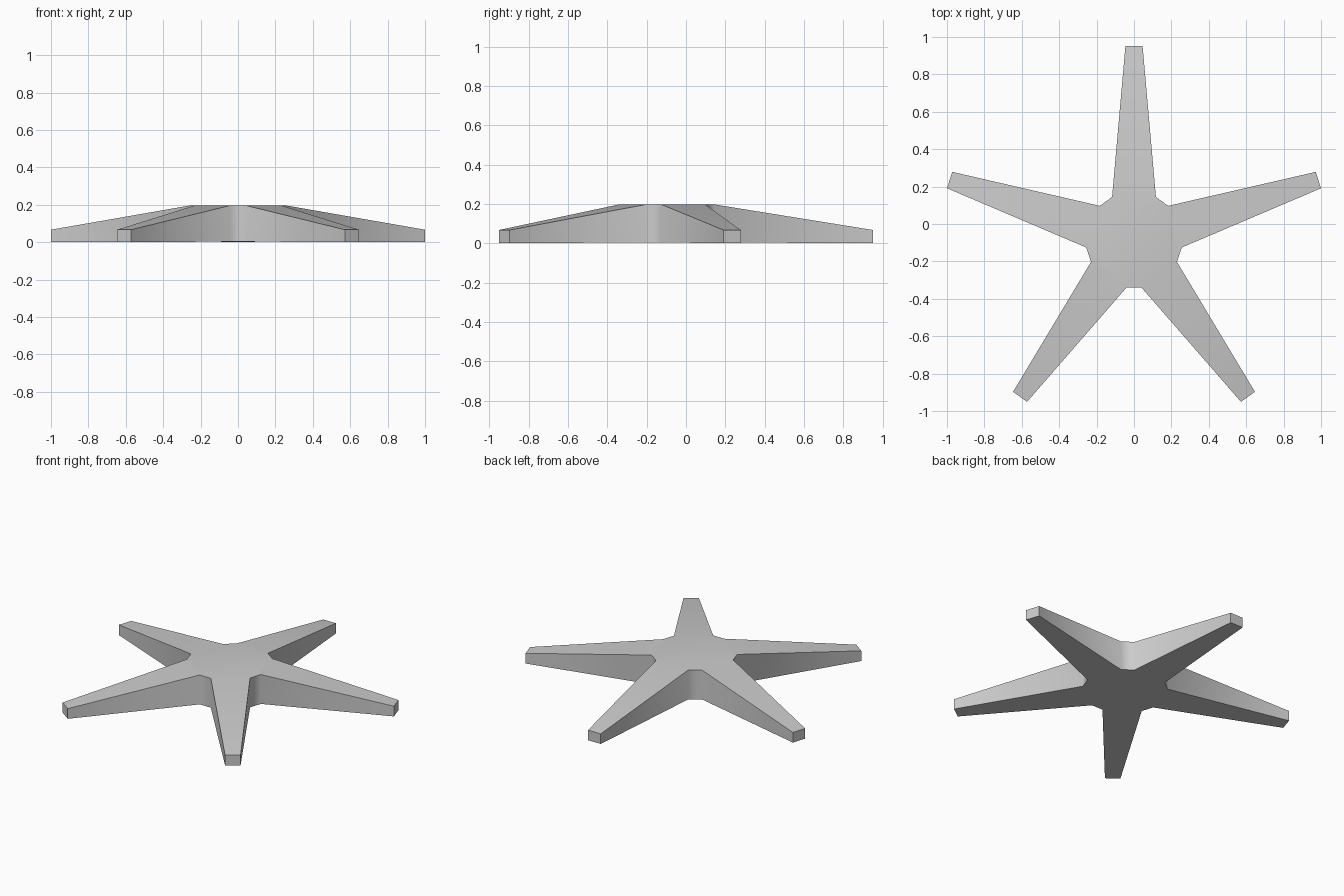
import bpy, bmesh
from math import radians, cos, sin

if "Cube" in bpy.data.objects:
    bpy.data.objects.remove(bpy.data.objects["Cube"])

ARMS = 5
CY = -0.0855                        # hub centre, so the bounds are centred
ROOT_R, ROOT_HALF = 0.258, 27.0     # hub corner radius, angle either side of arm axis
TIP_R, TIP_W = 1.0365, 0.046        # arm reach and tip half-width
TOP_ROOT, TOP_TIP = 0.197, 0.067    # top heights
BOT_ROOT, BOT_TIP = 0.004, 0.0      # underside rises very slightly at the hub

bm = bmesh.new()


def point(angle, along, across, z):
    """Vertex given along/across an arm axis."""
    c, s = cos(angle), sin(angle)
    return bm.verts.new((along * c - across * s, CY + along * s + across * c, z))


def arm_ring(z_root, z_tip):
    """Per arm: right root, right tip, left tip, left root."""
    along = ROOT_R * cos(radians(ROOT_HALF))
    across = ROOT_R * sin(radians(ROOT_HALF))
    arms = []
    for i in range(ARMS):
        a = radians(90 + 360 / ARMS * i)
        arms.append([point(a, along, -across, z_root), point(a, TIP_R, -TIP_W, z_tip),
                     point(a, TIP_R, TIP_W, z_tip), point(a, along, across, z_root)])
    return arms


top = arm_ring(TOP_ROOT, TOP_TIP)
bottom = arm_ring(BOT_ROOT, BOT_TIP)

# Arm and hub faces, above and below
for layer in (top, bottom):
    for arm in layer:
        bm.faces.new(arm)
    bm.faces.new([v for arm in layer for v in (arm[0], arm[3])])

# Side walls around the whole outline
upper = [v for arm in top for v in arm]
lower = [v for arm in bottom for v in arm]
n = len(upper)
for i in range(n):
    j = (i + 1) % n
    bm.faces.new((lower[i], lower[j], upper[j], upper[i]))

bmesh.ops.recalc_face_normals(bm, faces=bm.faces[:])
mesh = bpy.data.meshes.new("star_base")
bm.to_mesh(mesh)
bm.free()
base = bpy.data.objects.new("star_base", mesh)
bpy.context.collection.objects.link(base)

# Soft hub corners, crisp top and bottom edges
bpy.context.view_layer.objects.active = base
base.select_set(True)
bpy.ops.object.shade_smooth_by_angle(angle=radians(60))
